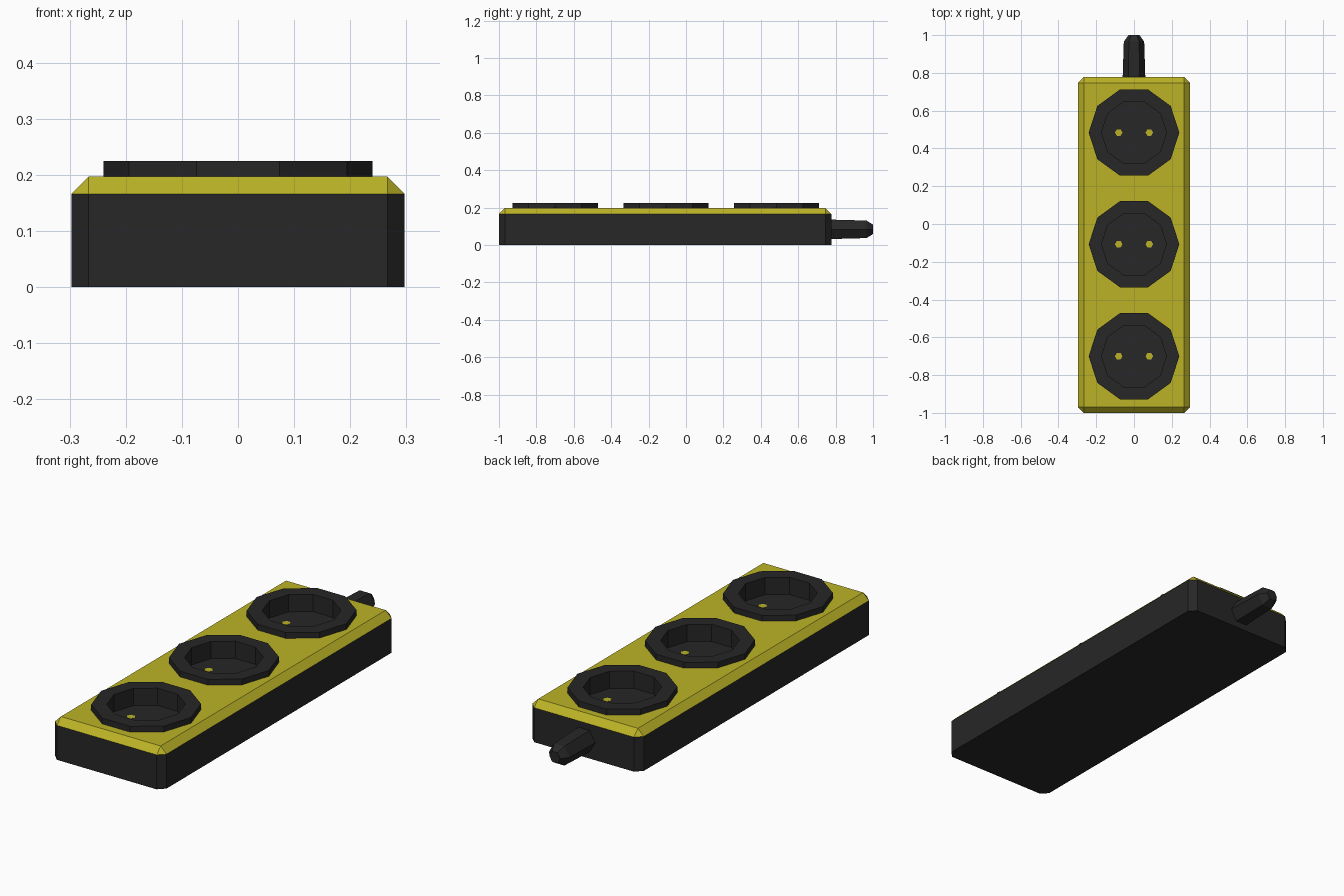
import bpy, bmesh, math
from mathutils import Vector

if "Cube" in bpy.data.objects:
    bpy.data.objects.remove(bpy.data.objects["Cube"])


def material(name, rgb):
    m = bpy.data.materials.new(name)
    m.diffuse_color = (*rgb, 1)
    m.use_nodes = True
    m.node_tree.nodes["Principled BSDF"].inputs["Base Color"].default_value = m.diffuse_color
    return m


BLACK = material("black_plastic", (0.02, 0.02, 0.02))
YELLOW = material("yellow_plastic", (0.50, 0.45, 0.02))


def add_object(name, bm, *mats):
    bmesh.ops.recalc_face_normals(bm, faces=bm.faces)
    me = bpy.data.meshes.new(name)
    bm.to_mesh(me)
    bm.free()
    for m in mats:
        me.materials.append(m)
    ob = bpy.data.objects.new(name, me)
    bpy.context.collection.objects.link(ob)
    return ob


def lathe(name, profile, sides, mat, cap_start=False):
    """Spin (radius, height) points around z; the last ring is capped."""
    bm = bmesh.new()
    rings = [[bm.verts.new((r * math.cos(math.tau * i / sides),
                            r * math.sin(math.tau * i / sides), z))
              for i in range(sides)] for r, z in profile]
    for a, b in zip(rings, rings[1:]):
        for i in range(sides):
            j = (i + 1) % sides
            bm.faces.new((a[i], a[j], b[j], b[i]))
    bm.faces.new(rings[-1])
    if cap_start:
        bm.faces.new(rings[0])
    return add_object(name, bm, mat)


# Case: box with chamfered upright and top edges, yellow upper rim and top
W, Y0, Y1, H = 0.297, -1.0, 0.777, 0.197
bm = bmesh.new()
bmesh.ops.create_cube(bm, size=1)
bmesh.ops.scale(bm, vec=(2 * W, Y1 - Y0, H), verts=bm.verts)
bmesh.ops.translate(bm, vec=(0, (Y0 + Y1) / 2, H / 2), verts=bm.verts)
edges = [e for e in bm.edges if max(v.co.z for v in e.verts) > H / 2]
bmesh.ops.bevel(bm, geom=edges, offset=0.031, offset_type='OFFSET',
                segments=1, profile=0.5, affect='EDGES')
for f in bm.faces:
    f.material_index = int(f.calc_center_median().z > 0.168)
case = add_object("case", bm, BLACK, YELLOW)

# Sockets: ten-sided cups sunk into the case, each with two contacts
FLOOR = 0.142
for n, y in enumerate((-0.70, -0.107, 0.484), 1):
    cutter = lathe(f"socket_cutter_{n}", [(0.185, 0.13), (0.185, 0.21)],
                   10, BLACK, cap_start=True)
    cutter.location.y = y
    cutter.hide_render = True
    cutter.hide_set(True)
    cut = case.modifiers.new(f"socket_hole_{n}", 'BOOLEAN')
    cut.operation = 'DIFFERENCE'
    cut.solver = 'EXACT'
    cut.object = cutter

    socket = lathe(f"socket_{n}", [(0.24, 0.19), (0.24, 0.225), (0.172, 0.225),
                                   (0.172, FLOOR)], 10, BLACK)
    # An open shell: make sure the recess floor faces up
    if min(socket.data.polygons, key=lambda p: p.center.z).normal.z < 0:
        socket.data.flip_normals()
    socket.location.y = y
    for side, x in (("left", -0.081), ("right", 0.081)):
        pin = lathe(f"contact_{n}_{side}", [(0.02, FLOOR - 0.005), (0.02, FLOOR + 0.001)],
                    6, YELLOW, cap_start=True)
        pin.location = (x, y, 0)

# Cable sleeve: tapered six-sided plug on the back end
sleeve = lathe("cable_sleeve", [(0.06, 0), (0.054, 0.19), (0.029, 0.225)],
               6, BLACK, cap_start=True)
sleeve.rotation_euler.x = -math.pi / 2
sleeve.location = Vector((0, 0.775, 0.084))
